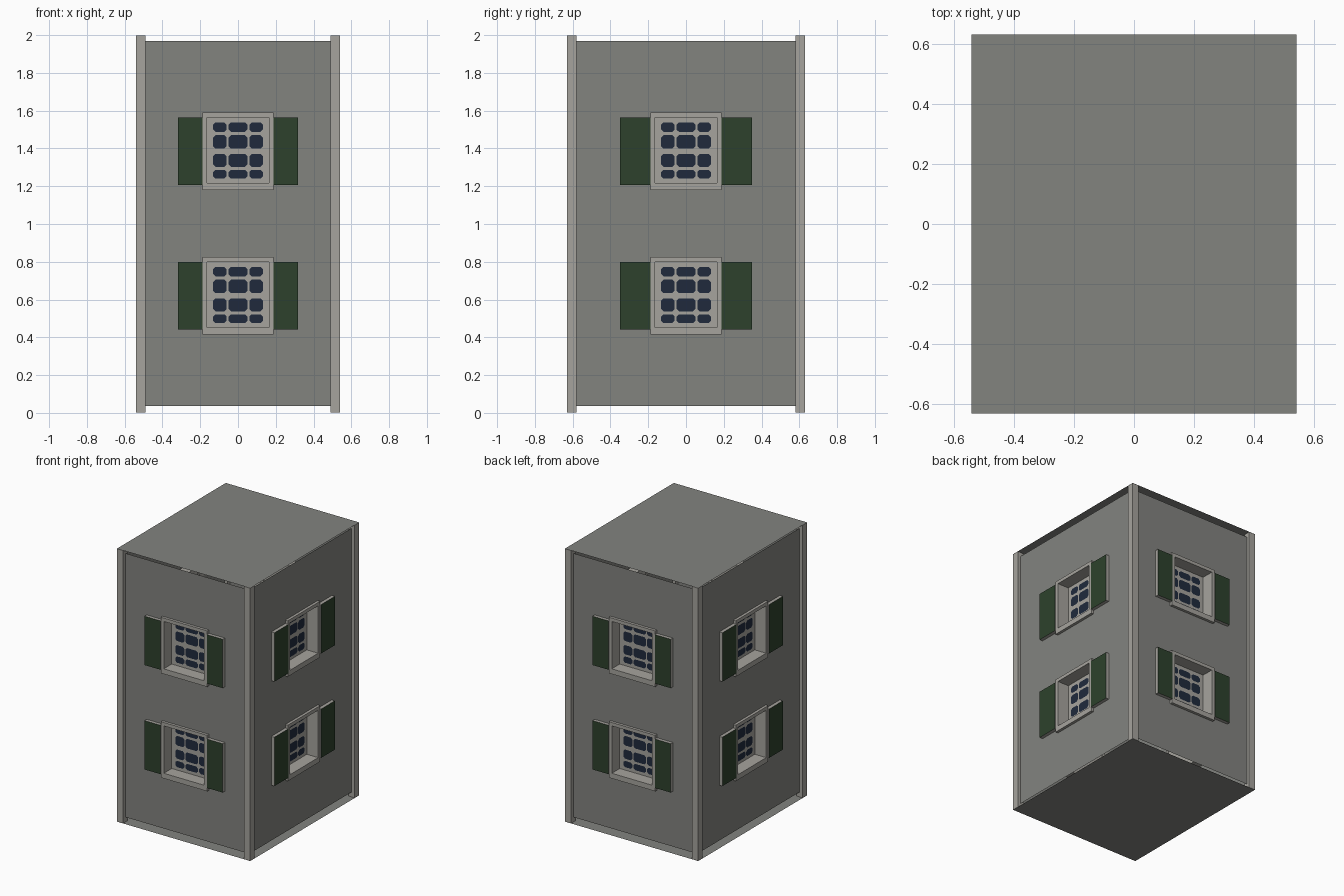
import bpy, bmesh, math
from mathutils import Matrix, Vector

if "Cube" in bpy.data.objects:
    bpy.data.objects.remove(bpy.data.objects["Cube"])

HX, HY, H = 0.54, 0.63, 2.0     # half width, half depth, height
REC = 0.025                     # wall recess behind the corner posts


def material(name, col):
    m = bpy.data.materials.new(name)
    m.diffuse_color = (*col, 1)
    m.use_nodes = True
    m.node_tree.nodes["Principled BSDF"].inputs["Base Color"].default_value = m.diffuse_color
    return m


WALL = material("wall grey", (0.225, 0.228, 0.213))
TRIM = material("trim light grey", (0.38, 0.37, 0.34))
GREEN = material("shutter green", (0.026, 0.053, 0.025))
NAVY = material("pane navy", (0.014, 0.023, 0.046))


def box(bm, a, b):
    """Axis aligned box between corners a and b."""
    a, b = Vector(a), Vector(b)
    m = Matrix.Translation((a + b) / 2) @ Matrix.Diagonal((*(b - a), 1))
    verts = bmesh.ops.create_cube(bm, size=1, matrix=m)["verts"]
    return {f for v in verts for f in v.link_faces}


def poly(bm, pts):
    return bm.faces.new([bm.verts.new(p) for p in pts])


def finish(bm, name, mats, turn=0):
    bm.transform(Matrix.Rotation(turn, 4, 'Z'))
    me = bpy.data.meshes.new(name)
    bm.to_mesh(me)
    bm.free()
    for m in mats:
        me.materials.append(m)
    ob = bpy.data.objects.new(name, me)
    bpy.context.collection.objects.link(ob)


# roof and floor sheets
for name, z, s in (("roof", H, 1), ("floor", 0, -1)):
    bm = bmesh.new()
    poly(bm, [(-HX * s, -HY, z), (HX * s, -HY, z), (HX * s, HY, z), (-HX * s, HY, z)])
    finish(bm, name, [WALL])

# corner posts
bm = bmesh.new()
for sx in (-1, 1):
    for sy in (-1, 1):
        x, y = sx * (HX - 0.025), sy * (HY - 0.025)
        box(bm, (x - 0.025, y - 0.025, 0.001), (x + 0.025, y + 0.025, H - 0.001))
finish(bm, "corner_posts", [TRIM])

CENTRES = (0.62, 1.385)         # window heights
PANE_U = ((-0.132, -0.06), (-0.05, 0.05), (0.06, 0.132))
PANE_Z = ((-0.144, -0.098), (-0.082, -0.015), (0.015, 0.085), (0.103, 0.152))

# each side is built facing -y, then turned into place
for k, side in enumerate(("front", "right", "back", "left")):
    w, d, shut = (HX, HY, 0.317) if k % 2 == 0 else (HY, HX, 0.35)
    turn = k * math.pi / 2

    # wall sheet with window holes
    bm = bmesh.new()
    us = (-w + REC, -0.176, 0.176, w - REC)
    zs = [0.037]
    for c in CENTRES:
        zs += [c - 0.185, c + 0.19]
    zs.append(1.97)
    for i in range(3):
        for j in range(5):
            if i == 1 and j % 2 == 1:
                continue
            poly(bm, [(us[i], -d + REC, zs[j]), (us[i + 1], -d + REC, zs[j]),
                      (us[i + 1], -d + REC, zs[j + 1]), (us[i], -d + REC, zs[j + 1])])
    bmesh.ops.remove_doubles(bm, verts=bm.verts, dist=1e-4)
    finish(bm, side + "_wall", [WALL], turn)

    frames, backs, panes, shutters = (bmesh.new() for _ in range(4))
    y0, y1 = -d + 0.005, -d + 0.1
    for c in CENTRES:
        # frame with deep reveals
        box(frames, (-0.188, y0, c + 0.18), (0.188, y1, c + 0.205))
        box(frames, (-0.188, y0, c - 0.205), (0.188, y1, c - 0.167))
        for s in (-1, 1):
            box(frames, (s * 0.176 - 0.012, y0, c - 0.167), (s * 0.176 + 0.012, y1, c + 0.18))
        # sash panel and chamfered panes
        yb = -d + 0.097
        poly(backs, [(-0.17, yb, c - 0.18), (0.17, yb, c - 0.18),
                     (0.17, yb, c + 0.19), (-0.17, yb, c + 0.19)])
        yp, r = yb - 0.003, 0.012
        for a, b in PANE_U:
            for lo, hi in PANE_Z:
                lo, hi = c + lo, c + hi
                poly(panes, [(u, yp, z) for u, z in (
                    (a + r, lo), (b - r, lo), (b, lo + r), (b, hi - r),
                    (b - r, hi), (a + r, hi), (a, hi - r), (a, lo + r))])
        # shutters, green on the outward face
        for s in (-1, 1):
            u0, u1 = sorted((s * 0.188, s * shut))
            for f in box(shutters, (u0, -d, c - 0.178), (u1, -d + REC, c + 0.18)):
                f.normal_update()
                f.material_index = 1 if f.normal.y < -0.5 else 0
    finish(frames, side + "_window_frames", [TRIM], turn)
    finish(backs, side + "_window_sashes", [TRIM], turn)
    finish(panes, side + "_window_panes", [NAVY], turn)
    finish(shutters, side + "_shutters", [TRIM, GREEN], turn)
